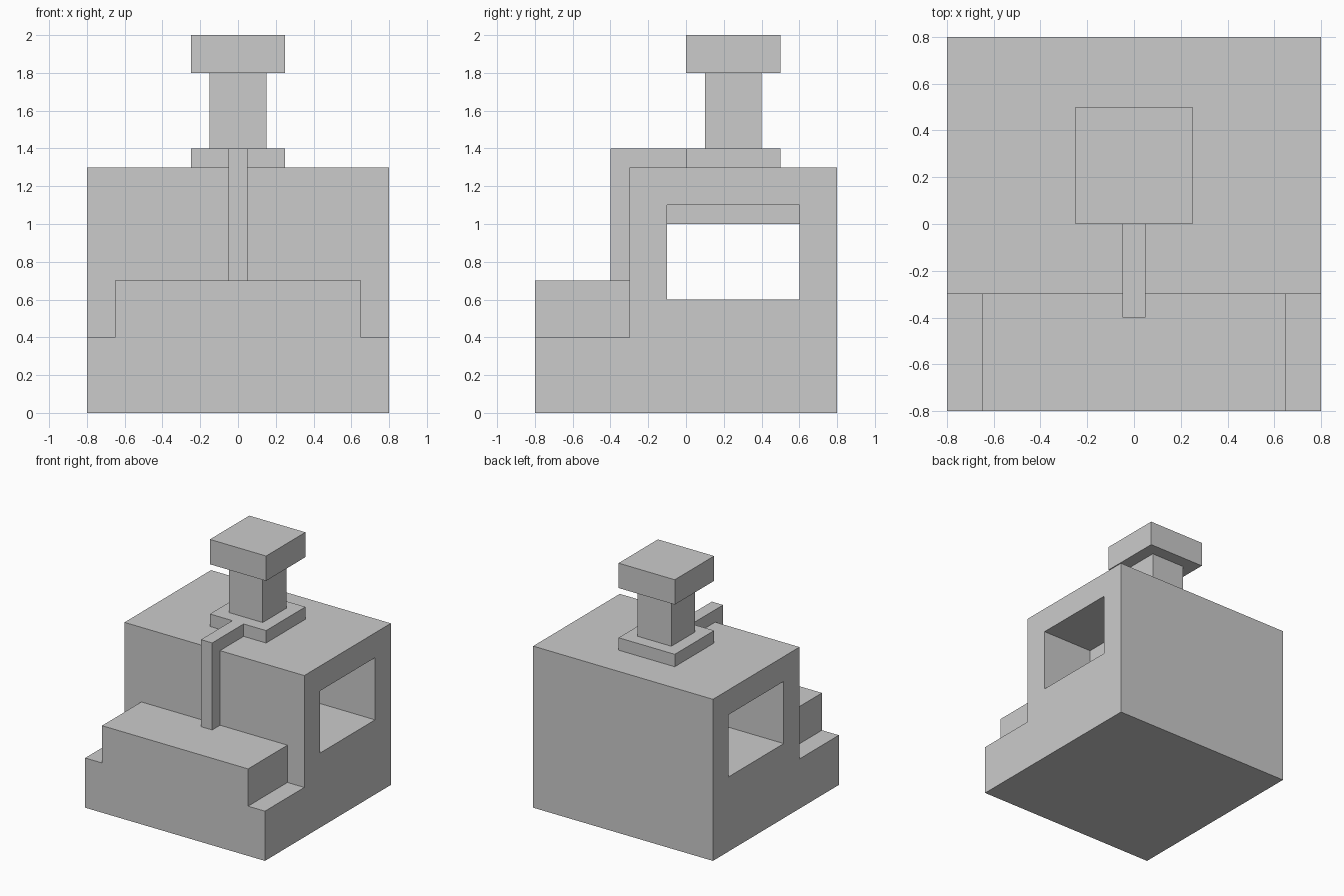
import bpy, bmesh

if "Cube" in bpy.data.objects:
    bpy.data.objects.remove(bpy.data.objects["Cube"])


def finish(name, bm):
    bmesh.ops.recalc_face_normals(bm, faces=bm.faces[:])
    mesh = bpy.data.meshes.new(name)
    bm.to_mesh(mesh)
    bm.free()
    obj = bpy.data.objects.new(name, mesh)
    bpy.context.collection.objects.link(obj)
    return obj


def prism(name, profile, axis, start, end):
    """Extrude a 2D profile along x (profile is y,z) or along y (profile is x,z)."""
    def place(p, t):
        return (t, p[0], p[1]) if axis == 'x' else (p[0], t, p[1])
    bm = bmesh.new()
    face = bm.faces.new([bm.verts.new(place(p, start)) for p in profile])
    out = bmesh.ops.extrude_face_region(bm, geom=[face])
    shift = (end - start, 0, 0) if axis == 'x' else (0, end - start, 0)
    bmesh.ops.translate(bm, vec=shift,
                        verts=[v for v in out['geom'] if isinstance(v, bmesh.types.BMVert)])
    return finish(name, bm)


def square_stack(name, centre_y, sections):
    """Loft square rings given as (half width, height)."""
    bm = bmesh.new()
    rings = [[bm.verts.new((sx * h, centre_y + sy * h, z))
              for sx, sy in ((-1, -1), (1, -1), (1, 1), (-1, 1))] for h, z in sections]
    for a, b in zip(rings, rings[1:]):
        for i in range(4):
            j = (i + 1) % 4
            bm.faces.new((a[i], a[j], b[j], b[i]))
    bm.faces.new(rings[0])
    bm.faces.new(rings[-1])
    return finish(name, bm)


def boolean(target, tool, operation):
    mod = target.modifiers.new(tool.name, 'BOOLEAN')
    mod.object, mod.operation, mod.solver = tool, operation, 'EXACT'
    tool.hide_render = True
    bpy.context.view_layer.objects.active = target
    bpy.ops.object.modifier_apply(modifier=mod.name)
    bpy.data.objects.remove(tool)


# Housing with low front ledge
housing = prism("housing", [(-.8, 0), (.8, 0), (.8, 1.3), (-.3, 1.3), (-.3, .4), (-.8, .4)],
                'x', -.8, .8)

# Narrower raised step on the ledge
step = prism("front_step", [(-.65, .4), (.65, .4), (.65, .7), (-.65, .7)], 'y', -.8, -.3)
boolean(housing, step, 'UNION')

# Side-to-side tunnel with a lowered middle ceiling
tunnel = prism("tunnel_cutter", [(-1, .6), (1, .6), (1, 1.1), (.35, 1.1), (.35, 1),
                                 (-.35, 1), (-.35, 1.1), (-1, 1.1)], 'y', -.1, .6)
boolean(housing, tunnel, 'DIFFERENCE')

# Square post with foot plate and cap
square_stack("post", .25, [(.25, 1.3), (.25, 1.4), (.15, 1.4),
                           (.15, 1.8), (.25, 1.8), (.25, 2)])

# Bent strip running from the foot plate down to the step
prism("bent_strip", [(-.4, .7), (-.3, .7), (-.3, 1.3), (0, 1.3), (0, 1.4), (-.4, 1.4)],
      'x', -.05, .05)
